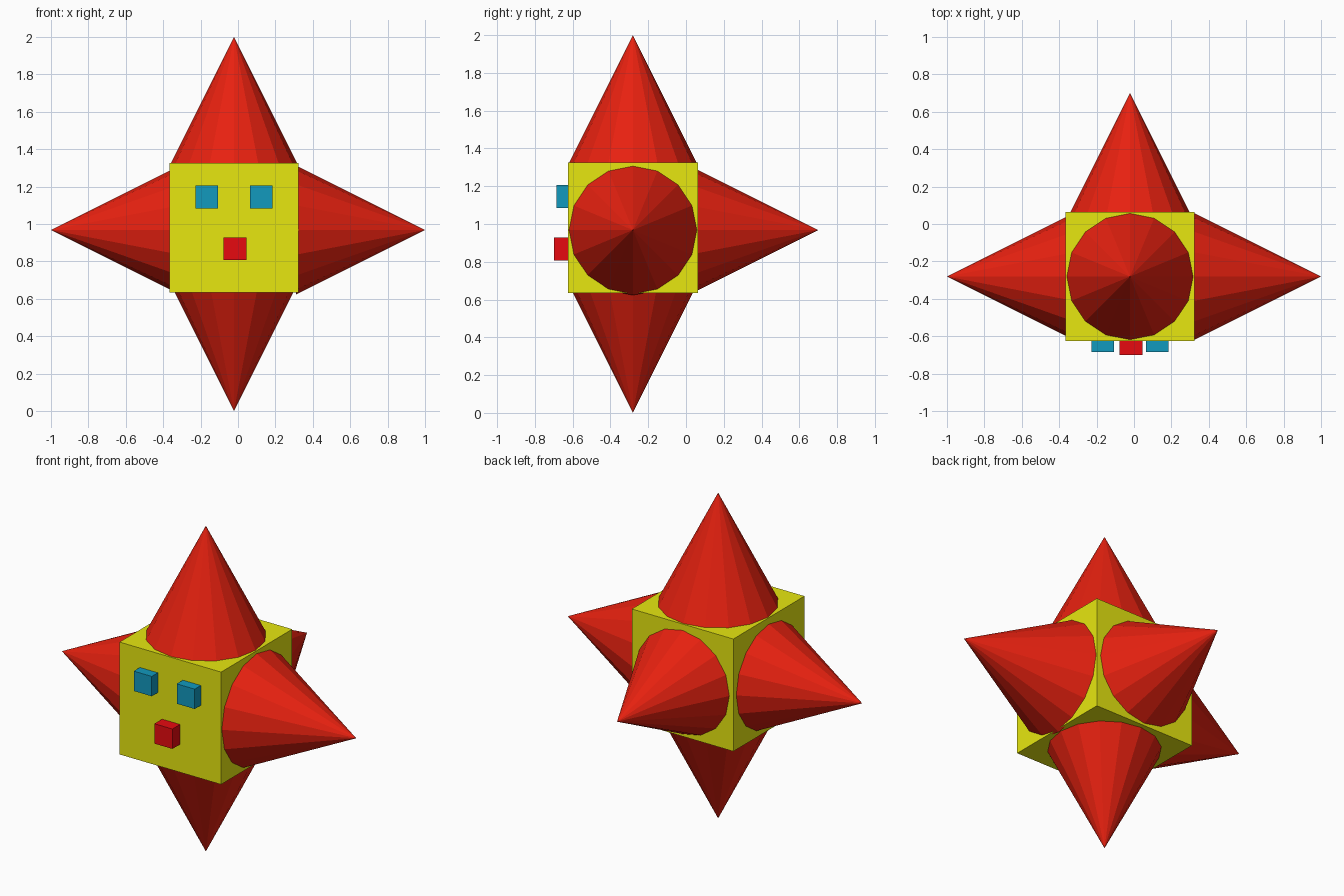
import bpy
from mathutils import Vector

if "Cube" in bpy.data.objects:
    bpy.data.objects.remove(bpy.data.objects["Cube"])

CENTRE = Vector((-0.0215, -0.281, 0.968))   # common axis point of the spikes
SIZE = 0.69                                 # body edge and spike length


def material(name, rgb):
    mat = bpy.data.materials.new(name)
    mat.diffuse_color = (*rgb, 1)
    mat.use_nodes = True
    mat.node_tree.nodes["Principled BSDF"].inputs["Base Color"].default_value = mat.diffuse_color
    return mat


YELLOW = material("yellow", (0.8, 0.8, 0.005))
RED = material("red", (0.8, 0.015, 0.005))
NOSE_RED = material("nose_red", (0.8, 0.003, 0.005))
TEAL = material("teal", (0.006, 0.32, 0.515))


def box(name, size, location, mat):
    bpy.ops.mesh.primitive_cube_add(size=size, location=location)
    bpy.context.object.name = name
    bpy.context.object.data.materials.append(mat)


def spike(name, direction, tip):
    """16-sided cone along a world axis, its tip at the given coordinate."""
    d = Vector(direction)
    location = Vector([t if a else c for a, t, c in zip(d, (tip,) * 3, CENTRE)])
    bpy.ops.mesh.primitive_cone_add(
        vertices=16, radius1=SIZE / 2, depth=SIZE,
        location=location - d * SIZE / 2,
        rotation=d.to_track_quat('Z', 'Y').to_euler())
    bpy.context.object.name = name
    bpy.context.object.data.materials.append(RED)


# cube body
box("body", SIZE, (CENTRE.x, CENTRE.y, 0.98), YELLOW)

# spikes on every side but the face
for name, direction, tip in (
        ("left_spike", (-1, 0, 0), -1.0),
        ("right_spike", (1, 0, 0), 1.0),
        ("back_spike", (0, 1, 0), 0.70),
        ("bottom_spike", (0, 0, -1), 0.0),
        ("top_spike", (0, 0, 1), 2.0)):
    spike(name, direction, tip)

# face
for name, side in (("left_eye", -1), ("right_eye", 1)):
    box(name, 0.122, (CENTRE.x + side * 0.146, -0.624, 1.145), TEAL)
box("nose", 0.122, (-0.0165, -0.639, 0.868), NOSE_RED)
